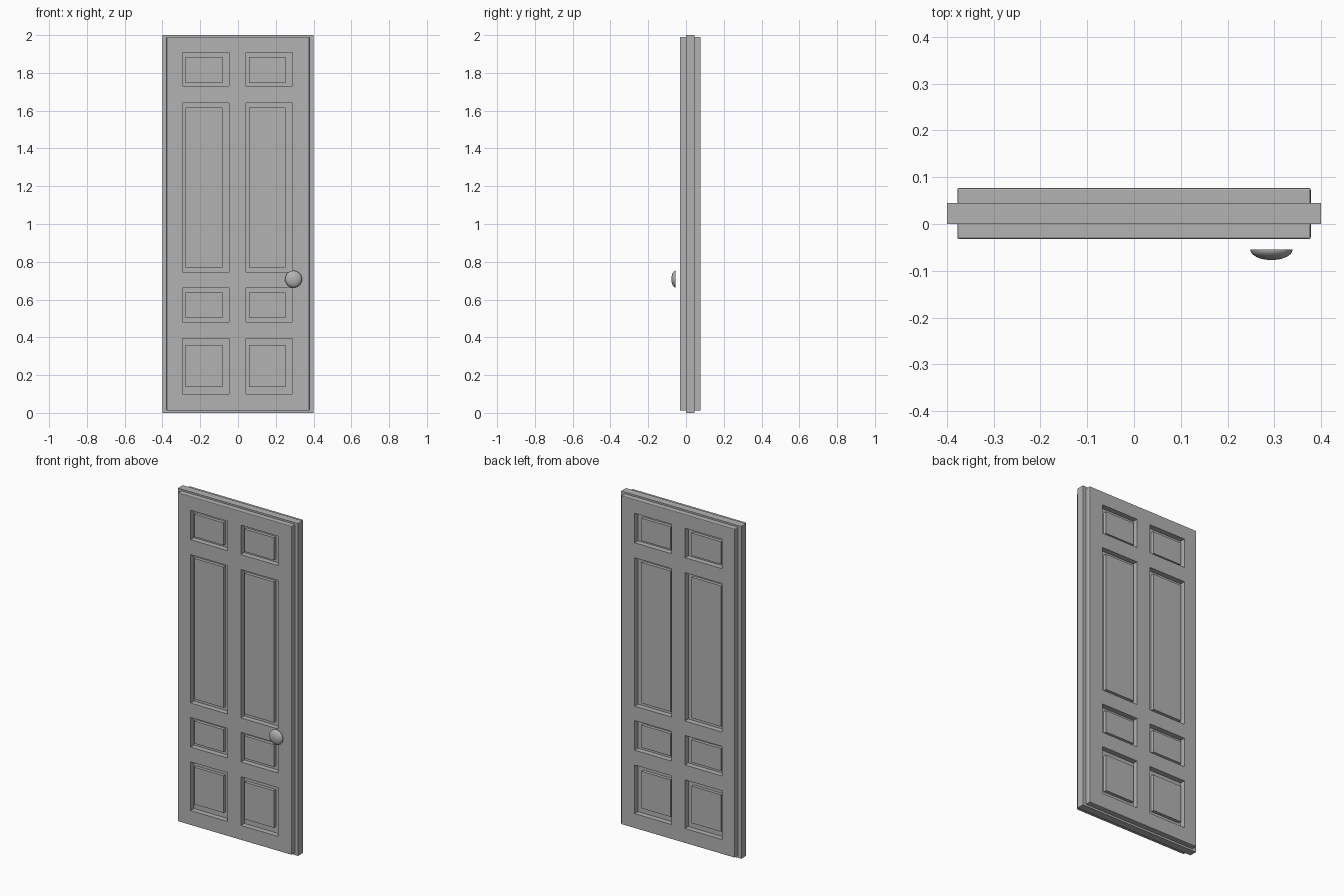
import bpy, bmesh, math
from mathutils import Matrix

old = bpy.data.objects.get("Cube")
if old:
    bpy.data.objects.remove(old, do_unlink=True)

grey = bpy.data.materials.new("plain_grey")
grey.use_nodes = True
grey.diffuse_color = (0.45, 0.45, 0.45, 1)
grey.node_tree.nodes["Principled BSDF"].inputs["Base Color"].default_value = grey.diffuse_color

# Panel columns and rows: recess limits, then raised panel limits
COLUMNS = [(-0.293, -0.047, -0.278, -0.083), (0.042, 0.288, 0.057, 0.252)]
ROWS = [(0.10, 0.393, 0.137, 0.36), (0.482, 0.66, 0.503, 0.638),
        (0.747, 1.64, 0.77, 1.617), (1.73, 1.907, 1.747, 1.883)]
HALF, BOTTOM, TOP = 0.378, 0.012, 1.99
LEAF, RAISE = 0.032, 0.019
CORE_BACK = 0.045


def finish(bm, name):
    bmesh.ops.recalc_face_normals(bm, faces=bm.faces[:])
    mesh = bpy.data.meshes.new(name)
    bm.to_mesh(mesh)
    bm.free()
    mesh.materials.append(grey)
    obj = bpy.data.objects.new(name, mesh)
    bpy.context.collection.objects.link(obj)
    return obj


def add_box(bm, x, y, z):
    size = [b - a for a, b in (x, y, z)]
    mid = [(a + b) / 2 for a, b in (x, y, z)]
    matrix = Matrix.Translation(mid) @ Matrix.Diagonal((*size, 1))
    return bmesh.ops.create_cube(bm, size=1, matrix=matrix)["verts"]


def make_leaf(name, base, side):
    """Frame of stiles and rails with open recesses, standing on the core."""
    bm = bmesh.new()
    xs = sorted([-HALF, HALF] + [v for c in COLUMNS for v in c[:2]])
    zs = sorted([BOTTOM, TOP] + [v for r in ROWS for v in r[:2]])
    grid = [[bm.verts.new((x, base, z)) for z in zs] for x in xs]
    for i in range(len(xs) - 1):
        for j in range(len(zs) - 1):
            if i % 2 and j % 2:
                continue
            bm.faces.new((grid[i][j], grid[i + 1][j], grid[i + 1][j + 1], grid[i][j + 1]))
    new = bmesh.ops.extrude_face_region(bm, geom=bm.faces[:])["geom"]
    moved = [v for v in new if isinstance(v, bmesh.types.BMVert)]
    bmesh.ops.translate(bm, verts=moved, vec=(0, side * LEAF, 0))
    bmesh.ops.recalc_face_normals(bm, faces=bm.faces[:])

    # Soften the outer rim and corners only
    def outer(v):
        return abs(v.co.x) > HALF - 0.001 or v.co.z < BOTTOM + 0.001 or v.co.z > TOP - 0.001

    rim = [e for e in bm.edges
           if all(outer(v) for v in e.verts)
           and any(abs(v.co.y - base) > 0.01 for v in e.verts)
           and e.calc_face_angle(0) > 0.1]
    bmesh.ops.bevel(bm, geom=rim, offset=0.004, segments=2, profile=0.5, affect="EDGES")
    finish(bm, name)


def make_panels(name, base, side):
    bm = bmesh.new()
    for c in COLUMNS:
        for r in ROWS:
            y = sorted((base - side * 0.005, base + side * RAISE))
            add_box(bm, c[2:], y, r[2:])
    finish(bm, name)


# Core slab
bm = bmesh.new()
add_box(bm, (-0.4, 0.4), (0, CORE_BACK), (0, 2))
finish(bm, "door_core")

# Front and back leaves with raised panels
for label, base, side in (("front", 0, -1), ("back", CORE_BACK, 1)):
    make_leaf(label + "_leaf", base, side)
    make_panels(label + "_panels", base, side)

# Domed knob, half an ellipsoid with a flat back
bm = bmesh.new()
bmesh.ops.create_uvsphere(bm, u_segments=32, v_segments=16, radius=1)
cut = bmesh.ops.bisect_plane(bm, geom=bm.verts[:] + bm.edges[:] + bm.faces[:],
                             plane_co=(0, 0, 0), plane_no=(0, 0, 1), clear_inner=True)
bmesh.ops.holes_fill(bm, edges=[e for e in bm.edges if e.is_boundary])
bmesh.ops.transform(bm, verts=bm.verts[:],
                    matrix=Matrix.Translation((0.294, -0.055, 0.708))
                    @ Matrix.Rotation(math.pi / 2, 4, "X")
                    @ Matrix.Diagonal((0.045, 0.045, 0.022, 1)))
knob = finish(bm, "door_knob")
bpy.ops.object.select_all(action="DESELECT")
knob.select_set(True)
bpy.context.view_layer.objects.active = knob
bpy.ops.object.shade_smooth_by_angle(angle=math.radians(40))
